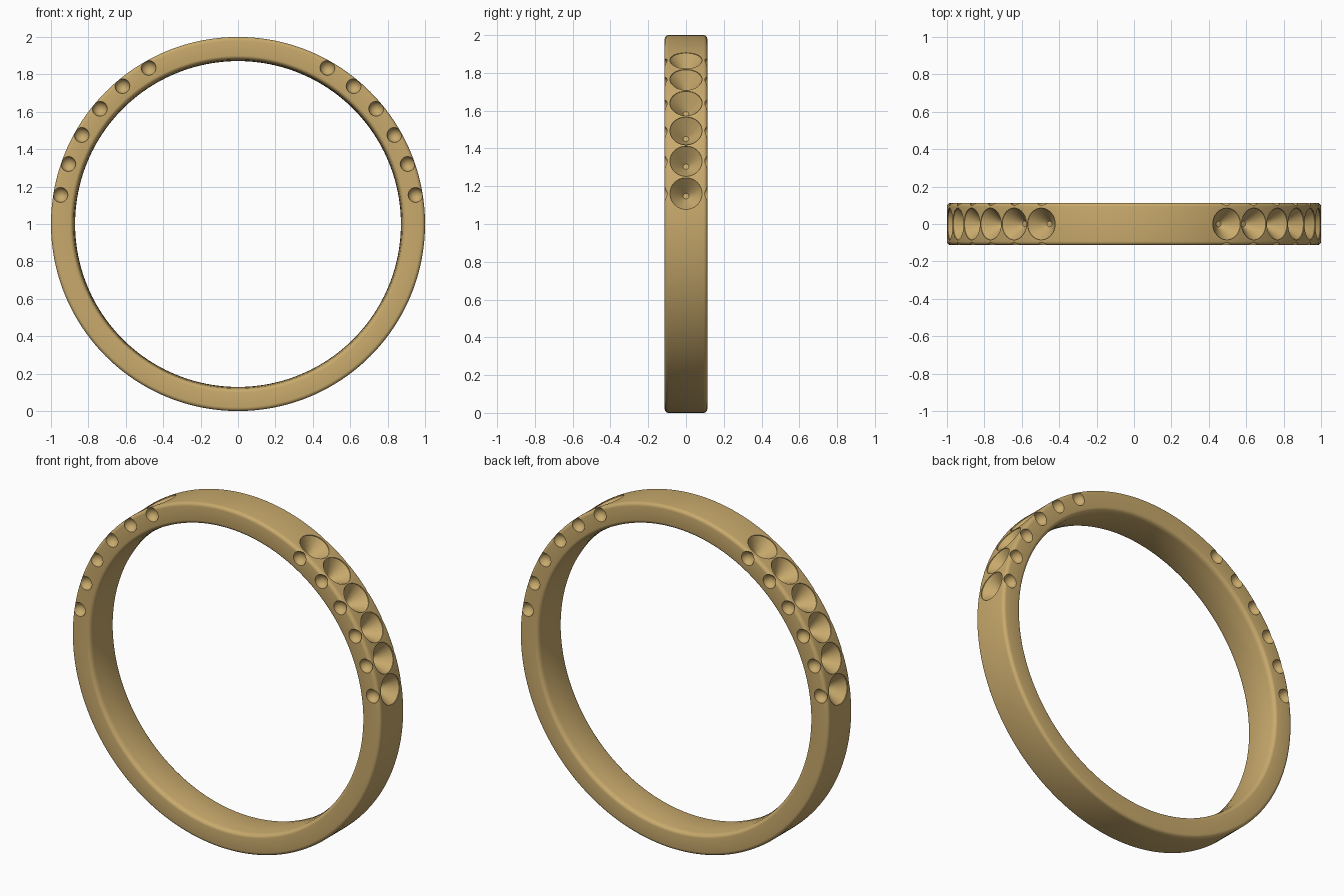
import bpy, bmesh, math
from mathutils import Matrix, Vector

if "Cube" in bpy.data.objects:
    bpy.data.objects.remove(bpy.data.objects["Cube"])

CENTRE = Vector((0, 0, 1))
HALF_W = 0.113
ANGLES = [60.2 - 10.18 * i for i in range(6)]
ANGLES += [180 - a for a in ANGLES]


def make_object(name, bm):
    bmesh.ops.recalc_face_normals(bm, faces=bm.faces)
    mesh = bpy.data.meshes.new(name)
    bm.to_mesh(mesh)
    bm.free()
    ob = bpy.data.objects.new(name, mesh)
    bpy.context.collection.objects.link(ob)
    return ob


def lathe(bm, profile, steps, matrix):
    """Spin a closed or capped list of (radius, height) about local z."""
    rings = [[bm.verts.new(matrix @ Vector((r * math.cos(2 * math.pi * i / steps),
                                            r * math.sin(2 * math.pi * i / steps), h)))
              for i in range(steps)] for r, h in profile]
    return rings


def bridge(bm, a, b):
    n = len(a)
    for i in range(n):
        bm.faces.new((a[i], a[(i + 1) % n], b[(i + 1) % n], b[i]))


# band cross-section: rounded outer corners, softly domed inside
profile = []
R = 0.02
for i in range(6):
    t = math.pi / 2 * i / 5
    profile.append((1 - R + R * math.cos(t), HALF_W - R + R * math.sin(t)))
for i in range(6):
    t = math.pi / 2 * i / 5
    profile.append((0.9 - 0.022 * math.sin(t), HALF_W - 0.03 * (1 - math.cos(t))))
profile += [(0.873, 0.05), (0.871, 0.0)]
profile += [(r, -h) for r, h in reversed(profile[:-1])]

bm = bmesh.new()
rings = lathe(bm, profile, 192,
              Matrix.Translation(CENTRE) @ Matrix.Rotation(math.pi / 2, 4, 'X'))
for i in range(len(rings)):
    bridge(bm, rings[i], rings[(i + 1) % len(rings)])
band = make_object("ring_band", bm)

# conical stone seats drilled from the outside
bm = bmesh.new()
for a in ANGLES:
    d = Vector((math.cos(math.radians(a)), 0, math.sin(math.radians(a))))
    m = Matrix.Translation(CENTRE) @ d.to_track_quat('Z', 'Y').to_matrix().to_4x4()
    rings = lathe(bm, [(0.015, 0.91), (0.085, 0.994), (0.085, 1.06)], 40, m)
    bridge(bm, rings[0], rings[1])
    bridge(bm, rings[1], rings[2])
    bm.faces.new(rings[0])
    bm.faces.new(rings[2])
seats = make_object("seat_cutter", bm)

# round dimples on both side faces
bm = bmesh.new()
for a in ANGLES:
    for s in (-1, 1):
        p = CENTRE + Vector((0.962 * math.cos(math.radians(a)), s * (HALF_W + 0.003),
                             0.962 * math.sin(math.radians(a))))
        bmesh.ops.create_uvsphere(bm, u_segments=28, v_segments=16, radius=0.04,
                                  matrix=Matrix.Translation(p) @ Matrix.Rotation(math.pi / 2, 4, 'X'))
dimples = make_object("dimple_cutter", bm)

# cut the band, then drop the cutters
bpy.context.view_layer.objects.active = band
band.select_set(True)
for cutter in (seats, dimples):
    cutter.hide_render = True
    mod = band.modifiers.new(cutter.name, 'BOOLEAN')
    mod.operation = 'DIFFERENCE'
    mod.solver = 'EXACT'
    mod.object = cutter
    bpy.ops.object.modifier_apply(modifier=mod.name)
    bpy.data.objects.remove(cutter)
bpy.ops.object.shade_smooth_by_angle(angle=math.radians(30))

# gold
gold = bpy.data.materials.new("gold")
gold.diffuse_color = (0.58, 0.40, 0.15, 1)
gold.use_nodes = True
gold.node_tree.nodes["Principled BSDF"].inputs["Base Color"].default_value = gold.diffuse_color
band.data.materials.clear()
band.data.materials.append(gold)
for p in band.data.polygons:
    p.material_index = 0
